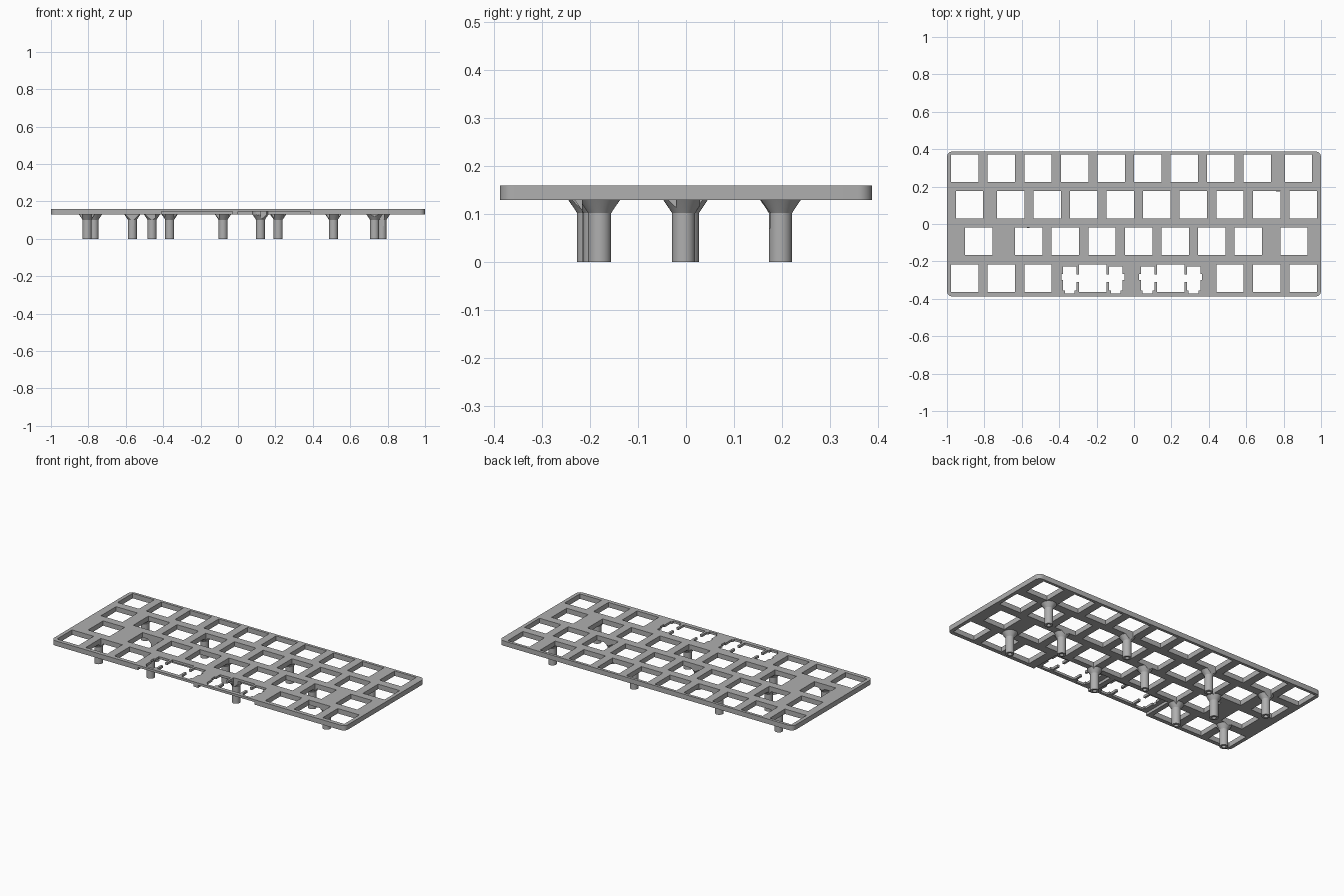
import bpy, bmesh, math
from mathutils import Matrix

old = bpy.data.objects.get("Cube")
if old:
    bpy.data.objects.remove(old, do_unlink=True)

PITCH, HOLE = 0.1955, 0.1465      # key spacing and switch opening
TOP, BOTTOM = 0.16, 0.13
COLUMN_ZERO = -5.125              # key units from centre to the left edge
ROW_Y = [0.298, 0.102, -0.093, -0.29]


def key_x(units):
    return (units + COLUMN_ZERO) * PITCH


def add_box(bm, x0, x1, y0, y1, z0, z1):
    mat = Matrix.Translation(((x0 + x1) / 2, (y0 + y1) / 2, (z0 + z1) / 2))
    mat = mat @ Matrix.Diagonal((x1 - x0, y1 - y0, z1 - z0, 1))
    return bmesh.ops.create_cube(bm, size=1, matrix=mat)["verts"]


def add_lathe(bm, x, y, profile, sides):
    """Closed solid of revolution from (radius, height) pairs, bottom first."""
    rings = [[bm.verts.new((x + r * math.cos(2 * math.pi * i / sides),
                            y + r * math.sin(2 * math.pi * i / sides), z))
              for i in range(sides)] for r, z in profile]
    for low, high in zip(rings, rings[1:]):
        for i in range(sides):
            j = (i + 1) % sides
            bm.faces.new((low[i], low[j], high[j], high[i]))
    bm.faces.new(rings[0][::-1])
    bm.faces.new(rings[-1])


def make_object(name, bm):
    bmesh.ops.recalc_face_normals(bm, faces=bm.faces)
    mesh = bpy.data.meshes.new(name)
    bm.to_mesh(mesh)
    bm.free()
    obj = bpy.data.objects.new(name, mesh)
    bpy.context.collection.objects.link(obj)
    return obj


def combine(target, other, operation):
    """Apply a boolean and drop the helper."""
    other.hide_render = True
    mod = target.modifiers.new(operation.title(), "BOOLEAN")
    mod.operation, mod.object = operation, other
    mod.solver, mod.use_self = "EXACT", True
    bpy.context.view_layer.objects.active = target
    bpy.ops.object.modifier_apply(modifier=mod.name)
    bpy.data.objects.remove(other, do_unlink=True)


# Plate with rounded corners
bm = bmesh.new()
add_box(bm, -1, 1, -0.388, 0.388, BOTTOM, TOP)
upright = [e for e in bm.edges if abs(e.verts[0].co.z - e.verts[1].co.z) > 0.01]
bmesh.ops.bevel(bm, geom=upright, offset=0.03, segments=8, affect="EDGES", profile=0.5)
plate = make_object("switch_plate", bm)

# Thinned underside around the two wide keys, open at the front
bm = bmesh.new()
for x0, x1 in ((-0.41, -0.03), (0, 0.385)):
    add_box(bm, x0, x1, -0.5, -0.2, 0.1, 0.146)
combine(plate, make_object("recess_cutter", bm), "DIFFERENCE")

# Flared standoffs under the plate
posts = [(0.77, 0.197), (0.215, 0.197), (-0.365, 0.197), (-0.77, 0.197),
         (0.51, -0.005), (-0.08, -0.005), (-0.565, 0.003),
         (0.73, -0.18), (0.12, -0.19), (-0.46, -0.192), (-0.807, -0.203)]
profile = [(0.024, 0), (0.024, 0.102), (0.029, 0.11), (0.043, 0.1305), (0.043, 0.15)]
bm = bmesh.new()
for x, y in posts:
    add_lathe(bm, x, y, profile, 32)
combine(plate, make_object("standoffs", bm), "UNION")

# Square switch openings, listed in key units for each row
rows = [
    [i + 0.5 for i in range(9)] + [9.625],
    [0.625] + [i + 1.75 for i in range(9)],
    [0.875] + [i + 2.25 for i in range(7)] + [9.5],
    [0.5, 1.5, 2.5, 7.75, 8.75, 9.75],
]
Z0, Z1 = 0.07, 0.2
half = HOLE / 2
bm = bmesh.new()
for y, row in zip(ROW_Y, rows):
    for units in row:
        x = key_x(units)
        add_box(bm, x - half, x + half, y - half, y + half, Z0, Z1)
combine(plate, make_object("switch_cutter", bm), "DIFFERENCE")

# Wide key openings: switch square, link slot and stabiliser pockets
bm = bmesh.new()
y = ROW_Y[3]
for units in (4, 6.125):
    x = key_x(units)
    add_box(bm, x - half, x + half, y - half, y + half, Z0, Z1)
    add_box(bm, x - 0.13, x + 0.13, y - 0.021, y + 0.021, Z0 + 0.001, Z1 + 0.001)
    for side in (-1, 1):
        c = x + side * 0.123
        add_box(bm, c - 0.036, c + 0.036, y - 0.066, y + 0.063, Z0 + 0.002, Z1 + 0.002)
        add_box(bm, c - 0.026, c + 0.026, y - 0.082, y, Z0 + 0.003, Z1 + 0.003)
        ear = sorted((c, c + side * 0.045))
        add_box(bm, ear[0], ear[1], y - 0.009, y + 0.024, Z0 + 0.004, Z1 + 0.004)
combine(plate, make_object("stabiliser_cutter", bm), "DIFFERENCE")

# Screw bores in the standoffs
bm = bmesh.new()
for x, y in posts:
    add_lathe(bm, x, y, [(0.012, -0.02), (0.012, 0.1)], 20)
combine(plate, make_object("bore_cutter", bm), "DIFFERENCE")

# Plain grey finish
grey = bpy.data.materials.new("light_grey")
grey.use_nodes = True
colour = (0.43, 0.43, 0.43, 1)
grey.diffuse_color = colour
grey.node_tree.nodes["Principled BSDF"].inputs["Base Color"].default_value = colour
plate.data.materials.clear()
plate.data.materials.append(grey)
for poly in plate.data.polygons:
    poly.material_index = 0

bpy.ops.object.select_all(action="DESELECT")
plate.select_set(True)
bpy.context.view_layer.objects.active = plate
bpy.ops.object.shade_smooth_by_angle(angle=math.radians(25))
